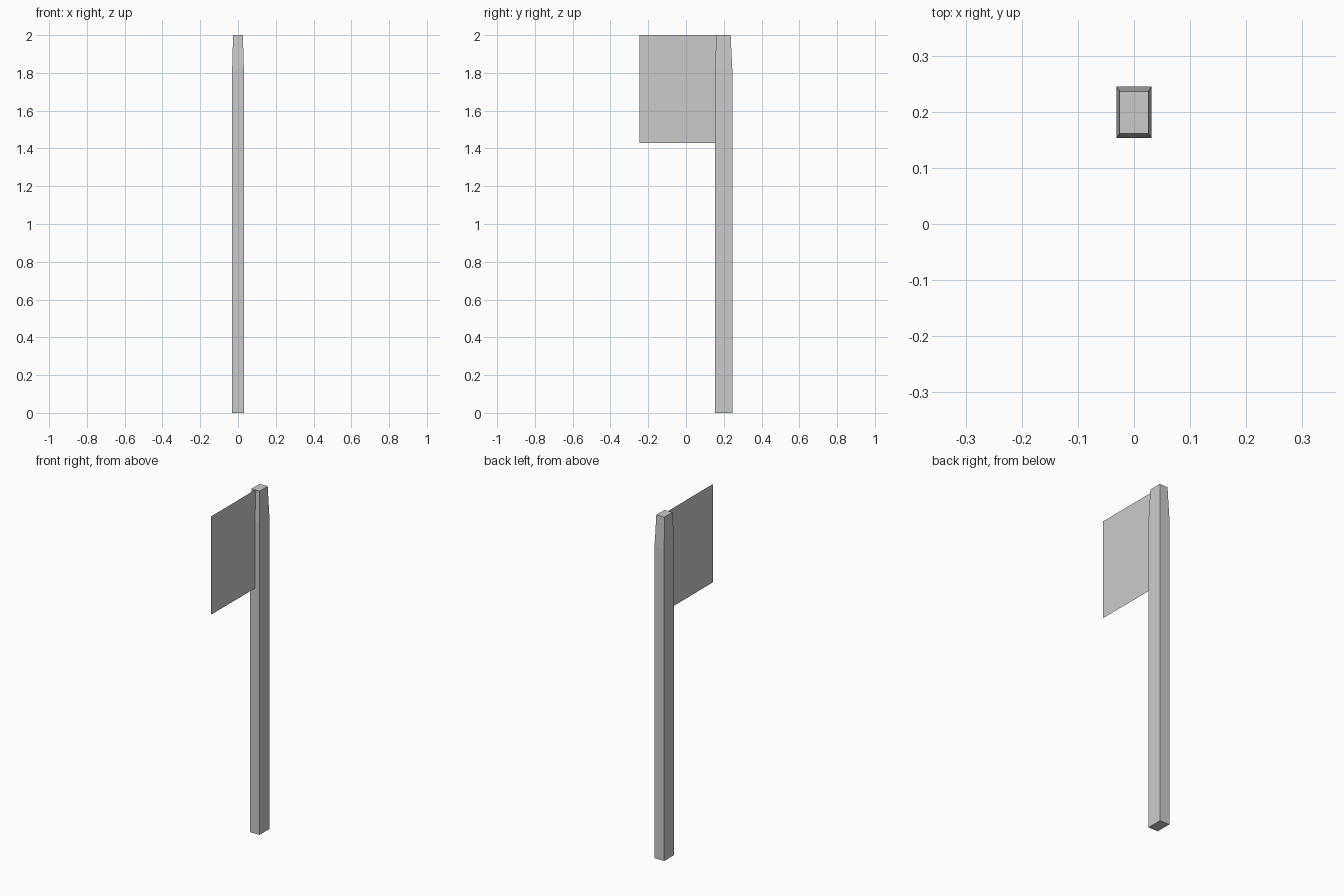
import bpy

if "Cube" in bpy.data.objects:
    bpy.data.objects.remove(bpy.data.objects["Cube"])


def make_object(name, verts, faces):
    mesh = bpy.data.meshes.new(name)
    mesh.from_pydata(verts, [], faces)
    mesh.update()
    obj = bpy.data.objects.new(name, mesh)
    bpy.context.collection.objects.link(obj)
    return obj


def ring(half_x, half_y, y, z):
    return [(sx * half_x, y + sy * half_y, z)
            for sx, sy in ((-1, -1), (1, -1), (1, 1), (-1, 1))]


# Post: straight shaft with a tapered top
POST_Y = 0.199
verts = (ring(0.031, 0.046, POST_Y, 0.0)
         + ring(0.031, 0.046, POST_Y, 1.82)
         + ring(0.026, 0.0375, POST_Y, 2.0))
faces = [(3, 2, 1, 0), (8, 9, 10, 11)]
for level in (0, 4):
    for i in range(4):
        j = (i + 1) % 4
        faces.append((level + i, level + j, level + 4 + j, level + 4 + i))
make_object("post", verts, faces)

# Sign panel: two open sheets back to back, slightly apart
for name, side in (("panel_right", 1), ("panel_left", -1)):
    x = side * 0.002
    corners = [(x, -0.245, 1.43), (x, 0.162, 1.43),
               (x, 0.162, 2.0), (x, -0.245, 2.0)]
    make_object(name, corners, [(0, 1, 2, 3) if side > 0 else (3, 2, 1, 0)])
